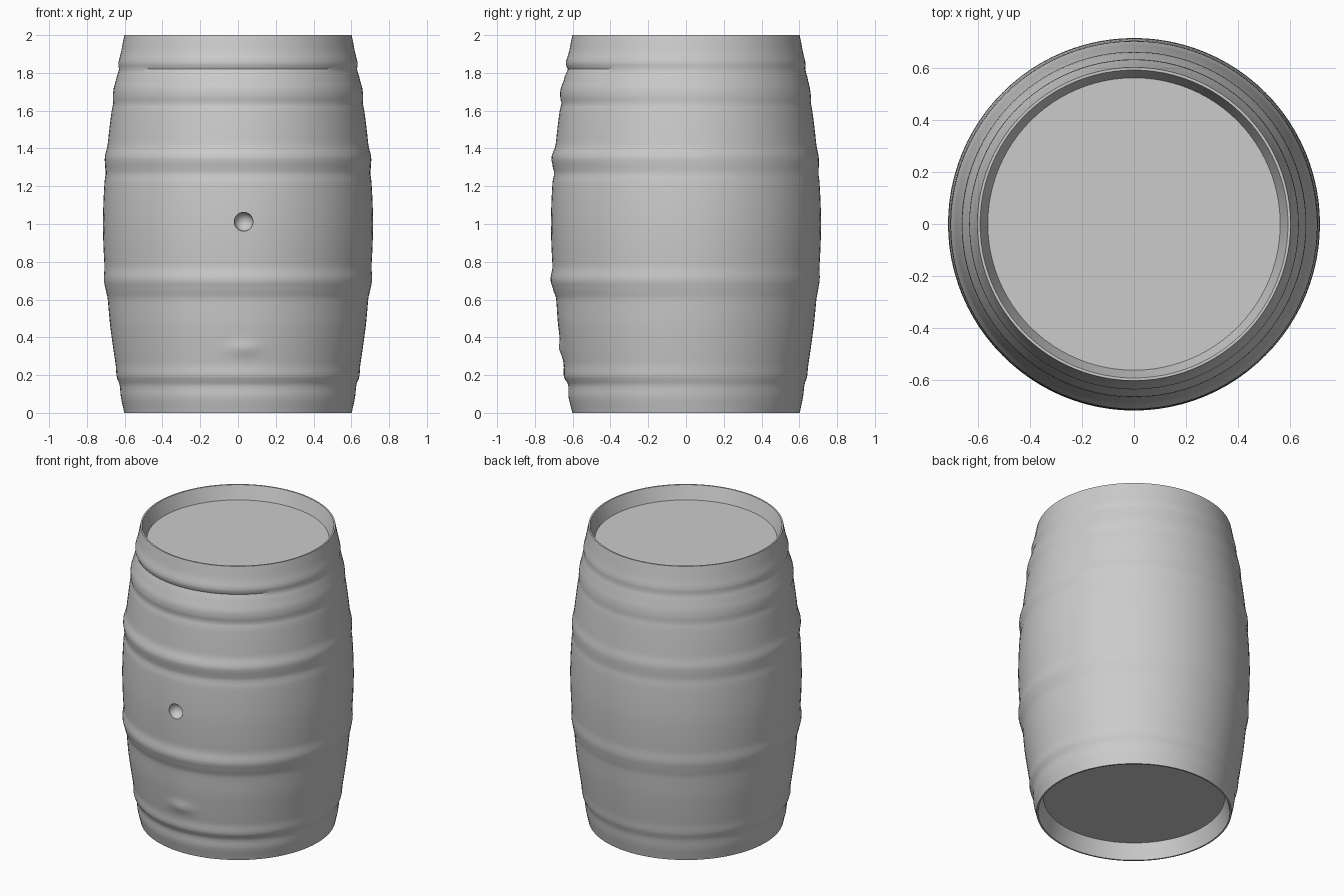
import bpy, bmesh, math

if "Cube" in bpy.data.objects:
    bpy.data.objects.remove(bpy.data.objects["Cube"])

SEGS = 96
RINGS = 100

# Relief of the hoops over the staves: (height, radial offset)
HOOPS = [(0, 0), (.08, .004), (.15, -.006), (.19, .01), (.26, 0), (.45, 0),
         (.61, -.005), (.65, .006), (.70, .016), (.78, 0), (1.22, 0),
         (1.27, -.006), (1.30, .004), (1.35, .016), (1.42, 0), (1.60, 0),
         (1.64, -.005), (1.67, .008), (1.71, .012), (1.78, 0),
         (1.82, -.01), (1.85, .008), (1.92, 0), (2.0, 0)]


def stave_radius(z):
    return 0.715 - 0.113 * abs(z - 1) ** 1.75


def hoop_offset(z):
    for (z0, o0), (z1, o1) in zip(HOOPS, HOOPS[1:]):
        if z <= z1:
            t = (z - z0) / (z1 - z0)
            t = t * t * (3 - 2 * t)
            return o0 + (o1 - o0) * t
    return 0.0


def add_ring(bm, z, radius_at):
    ring = []
    for i in range(SEGS):
        a = 2 * math.pi * i / SEGS
        r = radius_at(a)
        ring.append(bm.verts.new((r * math.cos(a), r * math.sin(a), z)))
    return ring


def outer_radius(z):
    def at(a):
        # hoops stand out most at the front and soften to the back
        w = 0.4 + 0.6 * (0.5 - 0.5 * math.sin(a)) ** 2
        r = stave_radius(z) + w * hoop_offset(z)
        # small swelling low on the front
        if math.sin(a) < 0:
            dx = r * math.cos(a) - 0.03
            r += 0.014 * math.exp(-(dx / .07) ** 2 - ((z - .34) / .035) ** 2)
        return r
    return at


# Barrel body: lathed staves with hoops, rims and recessed heads
bm = bmesh.new()
rings = [add_ring(bm, 0.105, lambda a: 0.56),
         add_ring(bm, 0.0, lambda a: 0.592)]
rings += [add_ring(bm, 2 * i / RINGS, outer_radius(2 * i / RINGS))
          for i in range(RINGS + 1)]
rings += [add_ring(bm, 2.0, lambda a: 0.592),
          add_ring(bm, 1.91, lambda a: 0.562)]
for lo, hi in zip(rings, rings[1:]):
    for i in range(SEGS):
        j = (i + 1) % SEGS
        bm.faces.new((lo[i], lo[j], hi[j], hi[i]))
bm.faces.new(rings[-1])
bm.faces.new(rings[0][::-1])
bmesh.ops.recalc_face_normals(bm, faces=bm.faces)
mesh = bpy.data.meshes.new("barrel")
bm.to_mesh(mesh)
bm.free()
barrel = bpy.data.objects.new("barrel", mesh)
bpy.context.collection.objects.link(barrel)

# Bung hole in the front
bpy.ops.mesh.primitive_uv_sphere_add(segments=24, ring_count=16, radius=0.05,
                                     location=(0.03, -0.712, 1.012))
cutter = bpy.context.object
cutter.name = "bung_hole_cutter"
cutter.hide_render = True
cut = barrel.modifiers.new("bung_hole", 'BOOLEAN')
cut.operation = 'DIFFERENCE'
cut.object = cutter
cut.solver = 'EXACT'

bpy.ops.object.select_all(action='DESELECT')
barrel.select_set(True)
bpy.context.view_layer.objects.active = barrel
bpy.ops.object.modifier_apply(modifier=cut.name)
bpy.data.objects.remove(cutter, do_unlink=True)
bpy.ops.object.shade_smooth_by_angle(angle=math.radians(40))
